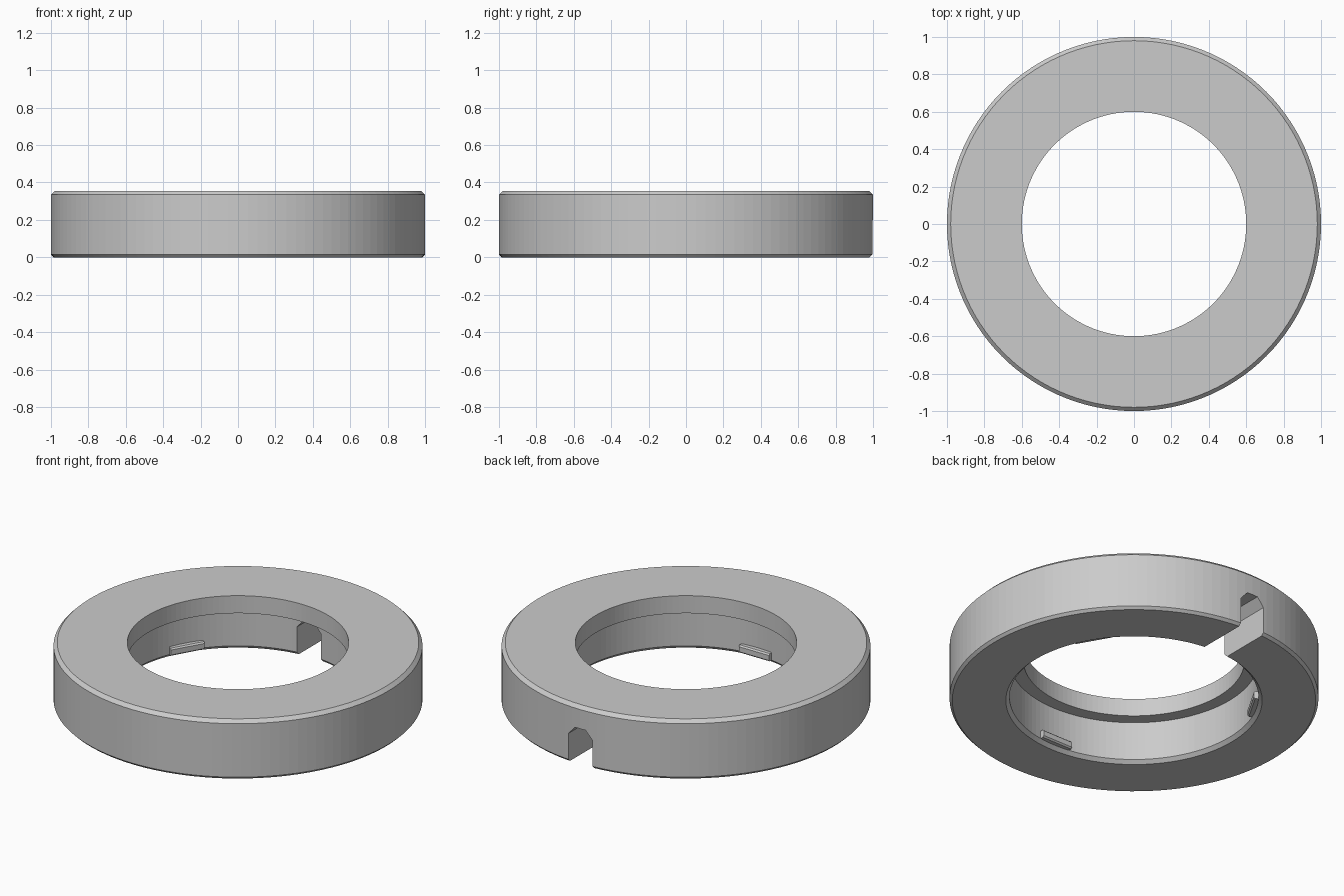
import bpy, bmesh
from math import pi, radians
from mathutils import Matrix, Vector

if "Cube" in bpy.data.objects:
    bpy.data.objects.remove(bpy.data.objects["Cube"])

SEGMENTS = 120
grey = bpy.data.materials.new("plain_grey")
grey.use_nodes = True
grey.diffuse_color = (0.6, 0.6, 0.6, 1)
grey.node_tree.nodes["Principled BSDF"].inputs["Base Color"].default_value = (0.6, 0.6, 0.6, 1)


def add_object(name, bm):
    bmesh.ops.recalc_face_normals(bm, faces=bm.faces)
    mesh = bpy.data.meshes.new(name)
    bm.to_mesh(mesh)
    bm.free()
    mesh.materials.append(grey)
    obj = bpy.data.objects.new(name, mesh)
    bpy.context.collection.objects.link(obj)
    return obj


def prism(name, outline, start, vector):
    """Extrude a closed outline (points placed by start) along a vector."""
    bm = bmesh.new()
    face = bm.faces.new([bm.verts.new(start(a, b)) for a, b in outline])
    moved = bmesh.ops.extrude_face_region(bm, geom=[face], use_keep_orig=True)["geom"]
    bmesh.ops.translate(bm, vec=vector, verts=[v for v in moved if isinstance(v, bmesh.types.BMVert)])
    return add_object(name, bm)


# Ring body: chamfered section with an inner lip at the top, turned round z
section = [(0.985, 0), (1, 0.015), (1, 0.335), (0.98, 0.355), (0.6, 0.355),
           (0.6, 0.25), (0.675, 0.25), (0.675, 0.02), (0.695, 0)]
bm = bmesh.new()
loops = []
for i in range(SEGMENTS):
    turn = Matrix.Rotation(2 * pi * i / SEGMENTS, 3, 'Z')
    loops.append([bm.verts.new(turn @ Vector((r, 0, z))) for r, z in section])
for i in range(SEGMENTS):
    a, b = loops[i - 1], loops[i]
    for j in range(len(section)):
        bm.faces.new((a[j - 1], b[j - 1], b[j], a[j]))
ring = add_object("ring_body", bm)

# Slot with chamfered top corners, cut through the back wall
half = [(0.08, -0.1), (0.08, 0.17), (0.035, 0.22)]
slot = half + [(-x, z) for x, z in reversed(half)]
cutter = prism("slot_cutter", slot, lambda x, z: (x, 0.3, z), (0, 0.9, 0))
cutter.hide_render = True
cut = ring.modifiers.new("slot", 'BOOLEAN')
cut.operation = 'DIFFERENCE'
cut.solver = 'EXACT'
cut.object = cutter
bpy.context.view_layer.objects.active = ring
bpy.ops.object.modifier_apply(modifier=cut.name)
bpy.data.objects.remove(cutter)

# Three small retaining tabs inside the lower bore
tab = [(0.69, 0.02), (0.65, 0.02), (0.642, 0.028), (0.642, 0.058), (0.65, 0.066), (0.69, 0.066)]
for name, angle in (("left_tab", 30), ("right_tab", 150), ("front_tab", 270)):
    obj = prism(name, tab, lambda r, z: (r, -0.1, z), (0, 0.2, 0))
    obj.data.transform(Matrix.Rotation(radians(angle), 4, 'Z'))
